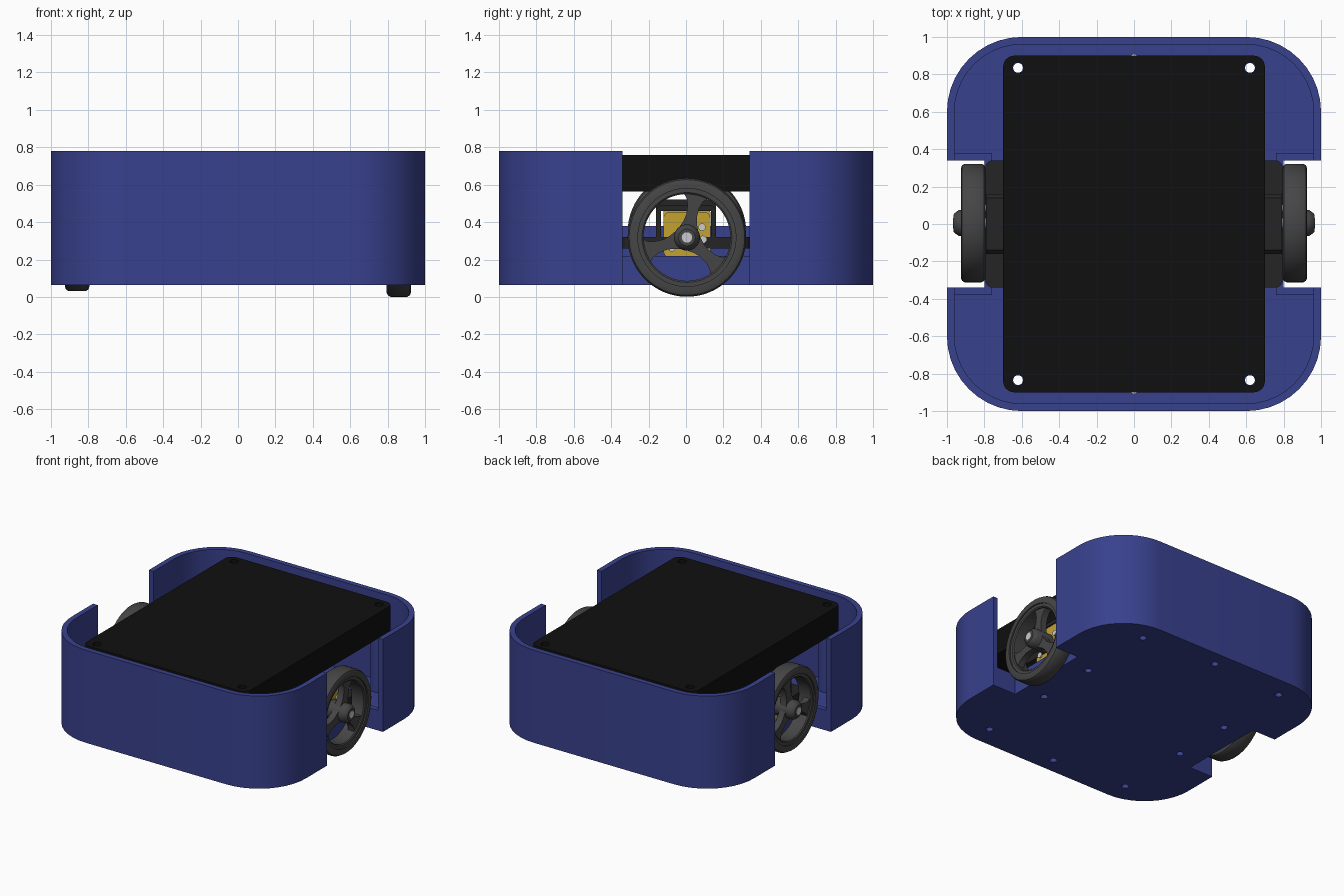
import bpy, bmesh, math
from mathutils import Vector

if "Cube" in bpy.data.objects:
    bpy.data.objects.remove(bpy.data.objects["Cube"])


def material(name, rgb):
    m = bpy.data.materials.new(name)
    m.diffuse_color = (*rgb, 1)
    m.use_nodes = True
    m.node_tree.nodes["Principled BSDF"].inputs["Base Color"].default_value = m.diffuse_color
    return m


BLUE = material("blue_plastic", (0.04, 0.053, 0.27))
BLACK = material("black_plastic", (0.005, 0.005, 0.005))
DARK = material("dark_plastic", (0.018, 0.018, 0.018))
RUBBER = material("wheel_grey", (0.06, 0.06, 0.06))
YELLOW = material("motor_yellow", (0.55, 0.36, 0.03))


def finish(bm, name, mat=None, bevel=0):
    bmesh.ops.recalc_face_normals(bm, faces=bm.faces)
    me = bpy.data.meshes.new(name)
    bm.to_mesh(me)
    bm.free()
    ob = bpy.data.objects.new(name, me)
    bpy.context.collection.objects.link(ob)
    if mat:
        me.materials.append(mat)
    if bevel:
        b = ob.modifiers.new("bevel", 'BEVEL')
        b.width, b.segments = bevel, 3
    smooth(ob)
    return ob


def smooth(ob):
    bpy.ops.object.select_all(action='DESELECT')
    ob.select_set(True)
    bpy.context.view_layer.objects.active = ob
    bpy.ops.object.shade_smooth_by_angle(angle=math.radians(35))


def prism(name, pts, a, b, mat=None, axis='z', bevel=0):
    """Extrude a 2D outline from a to b along z (xy points) or x (yz points)."""
    bm = bmesh.new()
    place = (lambda p: (p[0], p[1], a)) if axis == 'z' else (lambda p: (a, p[0], p[1]))
    f = bm.faces.new([bm.verts.new(place(p)) for p in pts])
    r = bmesh.ops.extrude_face_region(bm, geom=[f])
    d = Vector((0, 0, b - a)) if axis == 'z' else Vector((b - a, 0, 0))
    bmesh.ops.translate(bm, vec=d, verts=[v for v in r["geom"] if isinstance(v, bmesh.types.BMVert)])
    return finish(bm, name, mat, bevel)


def rounded(hx, hy, r, n=10, cx=0, cy=0):
    pts = []
    for k, (sx, sy) in enumerate([(1, 1), (-1, 1), (-1, -1), (1, -1)]):
        for i in range(n + 1):
            t = math.pi / 2 * (k + i / n)
            pts.append((cx + sx * (hx - r) + r * math.cos(t), cy + sy * (hy - r) + r * math.sin(t)))
    return pts


def circle(cx, cy, r, n=24):
    return [(cx + r * math.cos(2 * math.pi * i / n), cy + r * math.sin(2 * math.pi * i / n)) for i in range(n)]


def rect(x0, x1, y0, y1):
    return [(x0, y0), (x1, y0), (x1, y1), (x0, y1)]


def lathe(name, profile, y, z, mat, closed=True, n=64):
    """Spin (x, radius) points about an x-parallel axis through y, z."""
    bm = bmesh.new()
    rings = []
    for i in range(n):
        t = 2 * math.pi * i / n
        rings.append([bm.verts.new((x, y + r * math.cos(t), z + r * math.sin(t))) for x, r in profile])
    m = len(profile)
    for i in range(n):
        p, q = rings[i], rings[(i + 1) % n]
        for j in range(m if closed else m - 1):
            k = (j + 1) % m
            bm.faces.new((p[j], p[k], q[k], q[j]))
    if not closed:
        bm.faces.new([r[0] for r in rings])
        bm.faces.new([r[-1] for r in rings])
    return finish(bm, name, mat)


def cut(ob, cutters):
    for c in cutters:
        bpy.context.view_layer.objects.active = ob
        mod = ob.modifiers.new("cut", 'BOOLEAN')
        mod.operation, mod.solver, mod.object = 'DIFFERENCE', 'EXACT', c
        bpy.ops.object.modifier_apply(modifier=mod.name)
        bpy.data.objects.remove(c)
    smooth(ob)


# open-topped body with wheel notches and screw holes
corners = [(sx * 0.62, sy * 0.835) for sx in (-1, 1) for sy in (-1, 1)]
holes = corners + [(sx * 0.62, sy * 0.24) for sx in (-1, 1) for sy in (-1, 1)] + [(0, 0.88), (0, -0.88)]
body = prism("body_shell", rounded(1, 1, 0.4), 0.065, 0.78, BLUE)
cutters = [prism("cavity_cutter", rounded(0.96, 0.96, 0.36), 0.105, 1)]
cutters += [prism("notch_cutter", rect(min(s * 0.8, s * 1.2), max(s * 0.8, s * 1.2), -0.34, 0.34), 0, 1) for s in (-1, 1)]
cutters += [prism("hole_cutter", circle(x, y, 0.026), 0, 0.2) for x, y in holes]
cut(body, cutters)

# inner rib across the floor
prism("floor_rib", rect(-0.02, 0.02, -0.6, 0.6), 0.105, 0.38, BLUE)

# black top block with through holes, on hollow posts
block = prism("top_block", rounded(0.7, 0.9, 0.06, 6), 0.565, 0.76, BLACK)
cut(block, [prism("hole_cutter", circle(x, y, 0.03), 0.4, 1) for x, y in corners])
for x, y in corners:
    post = prism("support_post", circle(x, y, 0.06), 0.105, 0.565, BLUE)
    cut(post, [prism("hole_cutter", circle(x, y, 0.03), 0, 0.7)])


def wheel_side(s, dz, side):
    z = 0.318 + dz
    y = 0.005

    def X(*v):
        return [s * a for a in v]

    def box(name, x0, x1, pts, mat, bevel=0):
        return prism(side + name, pts, s * x0, s * x1, mat, 'x', bevel)

    # low wall around the wheel well
    well = [(0.965, -0.38), (0.76, -0.38), (0.76, 0.38), (0.965, 0.38),
            (0.965, 0.34), (0.8, 0.34), (0.8, -0.34), (0.965, -0.34)]
    prism(side + "well_wall", [(s * a, b) for a, b in well], 0.105, 0.22, BLUE)

    # motor plate and strap
    prism(side + "motor_plate", rounded(0.21, 0.34, 0.04, 5, s * 0.585), 0.26 + dz, 0.32 + dz, DARK)
    strap = [(-0.16, 0.32), (-0.16, 0.47), (-0.14, 0.49), (0.14, 0.49), (0.16, 0.47), (0.16, 0.32),
             (0.135, 0.32), (0.135, 0.46), (-0.135, 0.46), (-0.135, 0.32)]
    box("motor_strap", 0.5, 0.79, [(a, b + dz) for a, b in strap], DARK)

    # geared motor
    box("gearbox", 0.36, 0.79, rounded(0.125, 0.12, 0.03, 5, y, z + 0.015), YELLOW)
    lathe(side + "motor_can", [(s * 0.1, 0.09), (s * 0.12, 0.1), (s * 0.36, 0.1)], y, z, None, False, 32)
    for a, b in ((-0.08, -0.055), (0.08, 0.055), (0.085, -0.01)):
        lathe(side + "gearbox_screw", [(s * 0.78, 0.02), (s * 0.8, 0.02)], y + a, z + b, None, False, 16)

    # wheel: tyre, rim, hub, axle and three flared spokes
    tyre = [(0.795, 0.262), (0.795, 0.295), (0.801, 0.309), (0.815, 0.317), (0.905, 0.317),
            (0.919, 0.309), (0.925, 0.295), (0.925, 0.262)]
    lathe(side + "tyre", [(s * a, r) for a, r in tyre], y, z, RUBBER)
    rim = [(0.805, 0.232), (0.805, 0.265), (0.915, 0.265), (0.915, 0.24), (0.908, 0.232)]
    lathe(side + "rim", [(s * a, r) for a, r in rim], y, z, RUBBER)
    hub = [(0.8, 0.07), (0.935, 0.07), (0.957, 0.055), (0.965, 0.045), (0.965, 0.03)]
    lathe(side + "hub", [(s * a, r) for a, r in hub], y, z, RUBBER, False, 32)
    lathe(side + "axle", [(s * 0.75, 0.028), (s * 0.968, 0.028)], y, z, None, False, 16)
    half = [(0.05, 0.05), (0.085, 0.036), (0.12, 0.029), (0.17, 0.032), (0.205, 0.045), (0.236, 0.075)]
    outline = half + [(a, -b) for a, b in reversed(half)]
    for deg in (78, 198, 318):
        c, d = math.cos(math.radians(deg)), math.sin(math.radians(deg))
        box("spoke", 0.85, 0.9, [(y + a * c - b * d, z + a * d + b * c) for a, b in outline], RUBBER)


wheel_side(1, 0, "right_")
wheel_side(-1, 0.03, "left_")
